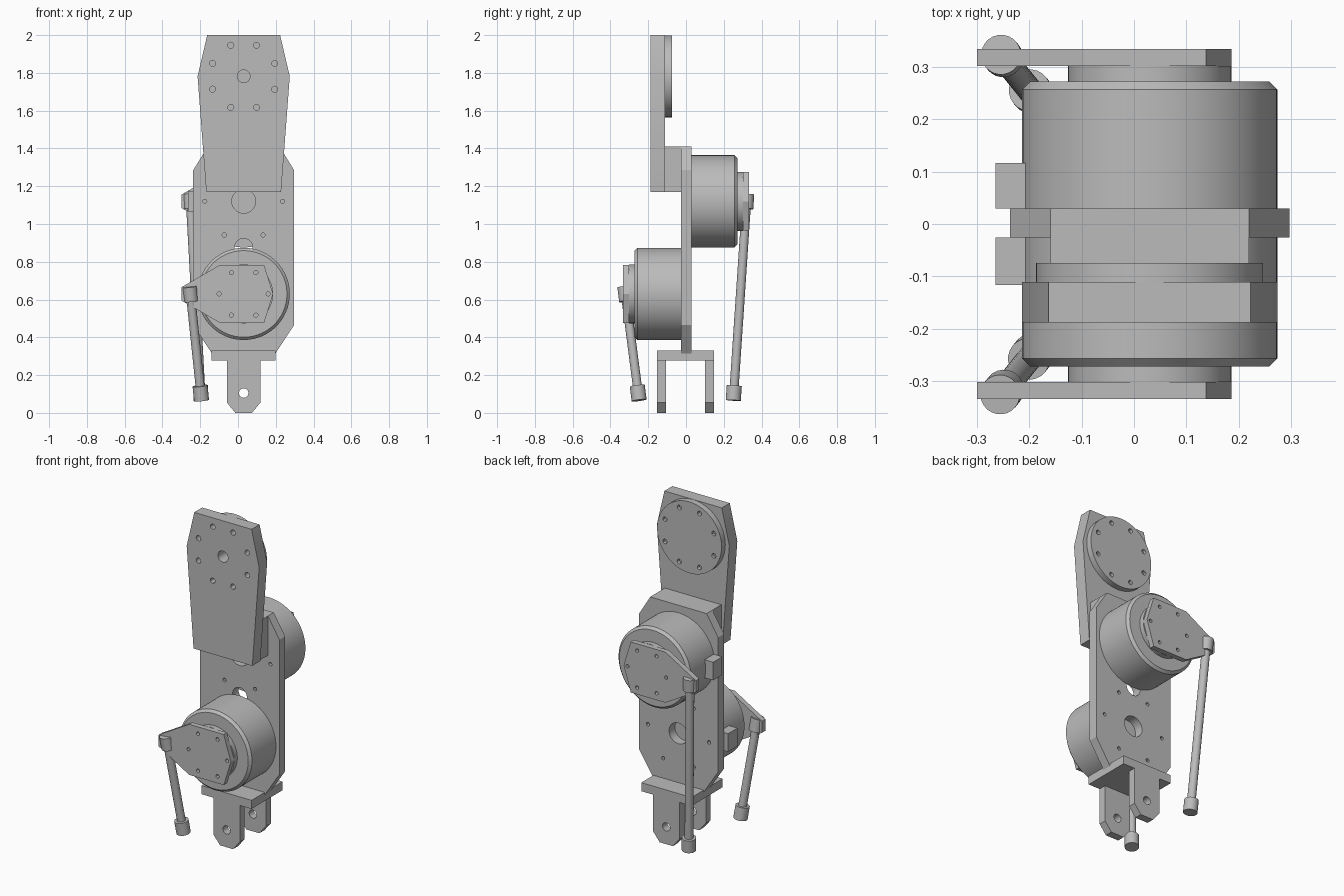
import bpy, bmesh
from math import sin, cos, tau, pi, radians
from mathutils import Vector

cube = bpy.data.objects.get("Cube")
if cube:
    bpy.data.objects.remove(cube)

metal = bpy.data.materials.new("grey metal")
metal.use_nodes = True
metal.diffuse_color = (0.5, 0.5, 0.5, 1)
metal.node_tree.nodes["Principled BSDF"].inputs["Base Color"].default_value = (0.5, 0.5, 0.5, 1)

CX = 0.03                      # shared centre line of the parts
LOW, HIGH, DISC = 0.63, 1.12, 1.782   # heights of both motors and the wrist disc


def finish(name, bm):
    """Turn a bmesh into a shaded, coloured object."""
    bmesh.ops.remove_doubles(bm, verts=bm.verts, dist=1e-5)
    bmesh.ops.recalc_face_normals(bm, faces=bm.faces)
    mesh = bpy.data.meshes.new(name)
    bm.to_mesh(mesh)
    bm.free()
    mesh.materials.append(metal)
    obj = bpy.data.objects.new(name, mesh)
    bpy.context.collection.objects.link(obj)
    bpy.ops.object.select_all(action='DESELECT')
    obj.select_set(True)
    bpy.context.view_layer.objects.active = obj
    bpy.ops.object.shade_smooth_by_angle(angle=radians(30))
    return obj


def ring(x, z, r, n=24):
    return [(x + r * cos(tau * i / n), z + r * sin(tau * i / n)) for i in range(n)]


def bolts(z, radius, r, n, turn=0):
    """Circle of bolt holes around the centre line."""
    return [ring(x, h, r, 12) for x, h in
            [(CX + radius * cos(turn + tau * i / n), z + radius * sin(turn + tau * i / n)) for i in range(n)]]


def mirrored(half):
    """Close a right-hand half outline around the centre line."""
    return [(CX + x, z) for x, z in half] + [(CX - x, z) for x, z in reversed(half)]


def plate(name, outline, y0, y1, holes=()):
    """Flat plate in the xz plane with holes cut out of its outline."""
    curve = bpy.data.curves.new(name, 'CURVE')
    curve.dimensions, curve.fill_mode, curve.extrude = '2D', 'BOTH', (y1 - y0) / 2
    for loop in [outline, *holes]:
        spline = curve.splines.new('POLY')
        spline.points.add(len(loop) - 1)
        for point, (x, z) in zip(spline.points, loop):
            point.co = (x, z, 0, 1)
        spline.use_cyclic_u = True
    temp = bpy.data.objects.new(name + " outline", curve)
    bpy.context.collection.objects.link(temp)
    shape = temp.evaluated_get(bpy.context.evaluated_depsgraph_get())
    mesh = bpy.data.meshes.new_from_object(shape)
    bm = bmesh.new()
    bm.from_mesh(mesh)
    for v in bm.verts:
        v.co = (v.co.x, (y0 + y1) / 2 - v.co.z, v.co.y)
    bpy.data.objects.remove(temp)
    bpy.data.meshes.remove(mesh)
    return finish(name, bm)


def turned(name, z, profile, n=64):
    """Solid turned around a y axis from (radius, y) pairs."""
    bm = bmesh.new()
    loops = [[bm.verts.new((x, y, h)) for x, h in ring(CX, z, r, n)] for r, y in profile]
    for a, b in zip(loops, loops[1:]):
        for i in range(n):
            bm.faces.new((a[i], a[(i + 1) % n], b[(i + 1) % n], b[i]))
    bm.faces.new(loops[0])
    bm.faces.new(loops[-1])
    return finish(name, bm)


def box(name, lo, hi):
    bm = bmesh.new()
    bmesh.ops.create_cube(bm, size=1)
    for v in bm.verts:
        v.co = [(a + b) / 2 + c * (b - a) for a, b, c in zip(lo, hi, v.co)]
    return finish(name, bm)


def rod(name, a, b, r, n=24):
    """Cylinder between two points."""
    bm = bmesh.new()
    axis = b - a
    bmesh.ops.create_cone(bm, cap_ends=True, segments=n, radius1=r, radius2=r, depth=axis.length)
    bmesh.ops.rotate(bm, verts=bm.verts, matrix=axis.to_track_quat('Z', 'Y').to_matrix())
    bmesh.ops.translate(bm, verts=bm.verts, vec=(a + b) / 2)
    return finish(name, bm)


# Main plate with motor bores, bolt holes and a cable hole
main_holes = [ring(CX, z, 0.063, 32) for z in (LOW, HIGH)] + [ring(CX, 0.875, 0.048, 32)]
for z in (LOW, HIGH):
    main_holes += bolts(z, 0.206, 0.011, 6)
plate("main_plate", mirrored([(0.165, 0.31), (0.267, 0.465), (0.267, 1.285), (0.19, 1.41)]),
      -0.026, 0.03, main_holes)

# Upper arm with spacer block and wrist disc
plate("upper_arm", mirrored([(0.198, 1.17), (0.244, 1.782), (0.193, 2.0)]), -0.188, -0.111,
      [ring(CX, DISC, 0.034)] + bolts(DISC, 0.178, 0.016, 8, pi / 8))
box("arm_spacer", (-0.16, -0.111, 1.17), (0.22, -0.026, 1.41))
turned("wrist_disc_core", DISC, [(0.217, -0.111), (0.217, -0.095)])
plate("wrist_disc_face", ring(CX, DISC, 0.217, 64), -0.095, -0.075,
      bolts(DISC, 0.178, 0.014, 8, pi / 8))

# Motors with hub, horn, side connector and push rod; s is the facing direction
for label, z, s, back in (("lower", LOW, -1, 0.026), ("upper", HIGH, 1, 0.03)):
    end = 0.272
    turned(label + "_motor", z, [(0.244, s * back), (0.244, s * (end - 0.015)), (0.229, s * end)], 96)
    turned(label + "_hub", z, [(0.156, s * end), (0.156, s * 0.302)])
    horn = [(-0.3, -0.035), (-0.095, -0.154), (0.138, -0.154),
            (0.186, 0), (0.138, 0.154), (-0.095, 0.154), (-0.3, 0.035)]
    plate(label + "_horn", [(x, z + h) for x, h in horn], *sorted((s * 0.302, s * 0.334)),
          bolts(z, 0.13, 0.011, 6))
    box(label + "_connector", (-0.265, min(s * back, s * 0.117), z - 0.055),
        (-0.205, max(s * back, s * 0.117), z + 0.055))
    top, foot = Vector((-0.252, s * 0.321, z)), Vector((-0.197, s * 0.253, 0.105))
    half = (top - foot).normalized() * 0.039
    rod(label + "_push_rod", foot, top, 0.024)
    rod(label + "_rod_top_joint", top - half, top + half, 0.038)
    rod(label + "_rod_foot_joint", foot - half, foot + half, 0.04)

# Base clevis: bridge and two drilled lugs
box("clevis_bridge", (-0.14, -0.153, 0.278), (0.198, 0.147, 0.33))
lug = mirrored([(0.044, 0), (0.089, 0.055), (0.089, 0.278)])
for label, y in (("front", -0.153), ("back", 0.1)):
    plate(label + "_clevis_lug", lug, y, y + 0.047, [ring(CX, 0.105, 0.025)])
